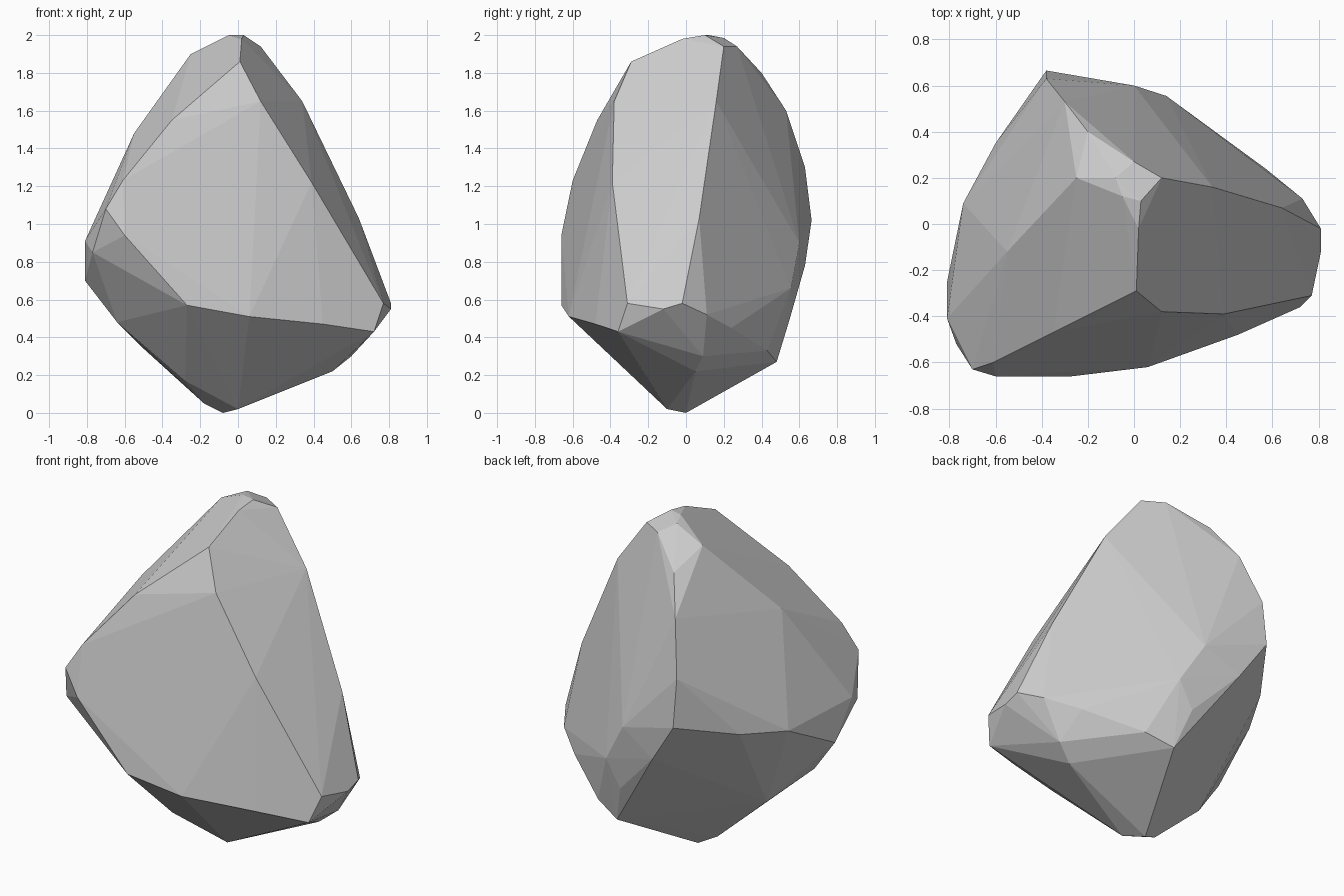
import bpy, bmesh

# Rock corners, grouped by ridge; the stone is their convex hull
front_rim = [(0.01, -0.29, 1.86), (-0.35, -0.47, 1.55), (-0.61, -0.60, 1.23),
             (-0.70, -0.63, 1.08), (-0.60, -0.66, 0.94), (-0.27, -0.66, 0.57),
             (0.06, -0.62, 0.51), (0.45, -0.48, 0.47), (0.72, -0.36, 0.43),
             (0.77, -0.31, 0.58), (0.39, -0.39, 1.22), (0.12, -0.38, 1.65)]
right_ridge = [(0.12, 0.20, 1.94), (0.34, 0.16, 1.65), (0.64, 0.07, 1.03),
               (0.81, -0.02, 0.58), (0.81, -0.12, 0.55)]
crown = [(0.03, 0.10, 2.0), (-0.05, 0.12, 2.0), (0.02, -0.02, 1.98),
         (-0.08, 0.20, 1.985), (-0.25, 0.20, 1.90)]
back_ridge = [(0.0, 0.27, 1.94), (-0.20, 0.40, 1.80), (-0.30, 0.53, 1.60),
              (-0.38, 0.63, 1.30), (-0.38, 0.665, 1.02)]
left_side = [(-0.55, -0.12, 1.48), (-0.60, 0.35, 0.92), (-0.74, 0.09, 0.88),
             (-0.81, -0.25, 0.70), (-0.81, -0.41, 0.91), (-0.77, -0.52, 0.85)]
back_right = [(0.0, 0.60, 0.90), (0.14, 0.555, 0.66), (0.57, 0.24, 0.45),
              (0.28, 0.43, 0.33), (0.73, 0.11, 0.52), (0.12, 0.48, 0.27),
              (-0.22, 0.63, 0.78), (0.05, 0.55, 0.50)]
underside = [(-0.08, 0.0, 0.0), (0.50, 0.05, 0.22), (0.60, 0.09, 0.30),
             (0.03, -0.40, 0.31), (-0.28, -0.22, 0.17), (-0.64, -0.30, 0.48),
             (-0.18, -0.04, 0.05), (-0.50, -0.05, 0.34), (0.0, -0.10, 0.02)]

# Faceted rock body
bm = bmesh.new()
for group in (front_rim, right_ridge, crown, back_ridge, left_side, back_right, underside):
    for p in group:
        bm.verts.new(p)
bmesh.ops.convex_hull(bm, input=bm.verts)
bmesh.ops.delete(bm, geom=[v for v in bm.verts if not v.link_faces], context='VERTS')

# Merge nearly flat triangles into broad facets
bmesh.ops.dissolve_limit(bm, angle_limit=0.03, verts=bm.verts, edges=bm.edges)
bmesh.ops.recalc_face_normals(bm, faces=bm.faces)
mesh = bpy.data.meshes.new("rock")
bm.to_mesh(mesh)
bm.free()
rock = bpy.data.objects.new("rock", mesh)
bpy.context.collection.objects.link(rock)
